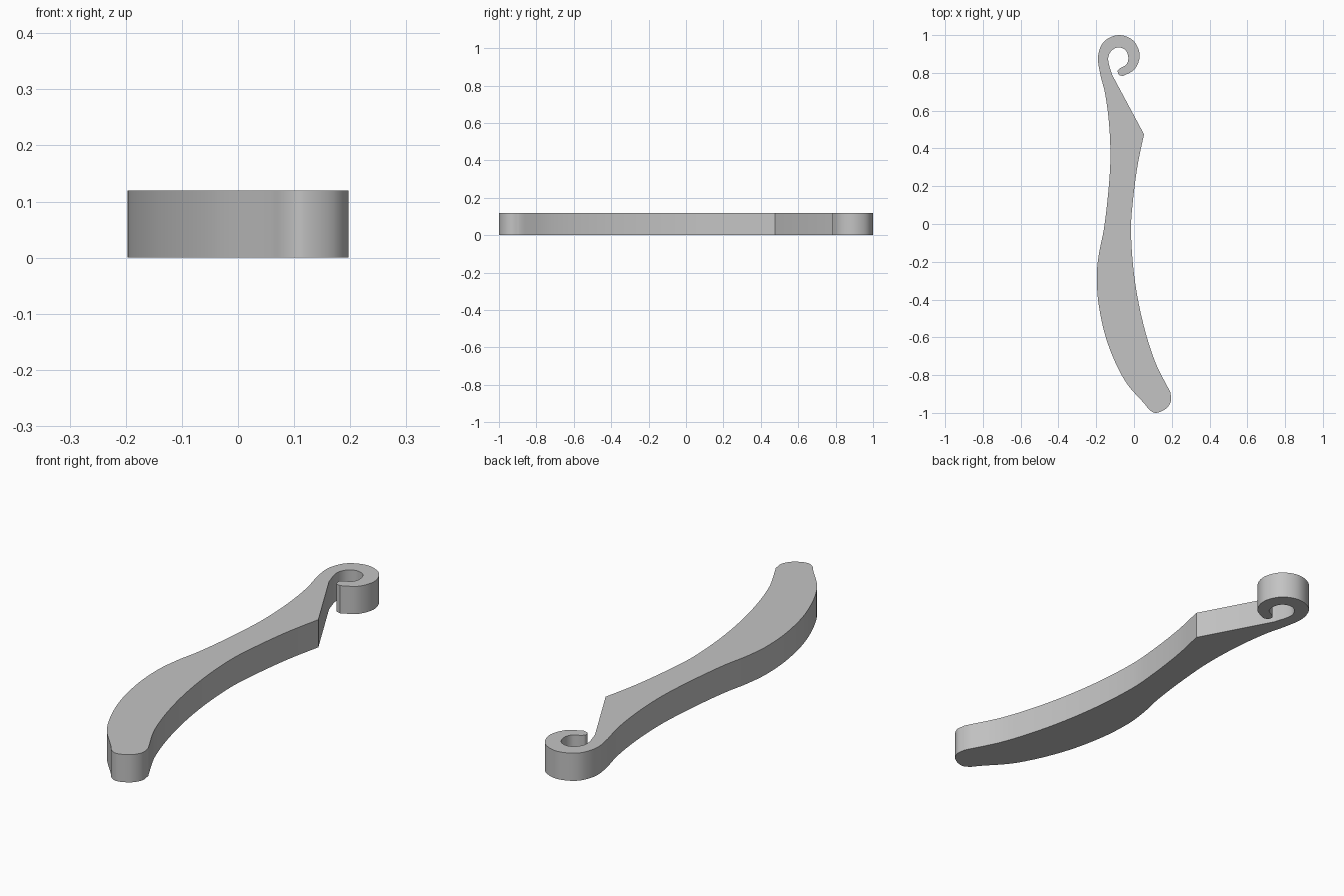
import bpy
import bmesh
import math
from mathutils import Vector

cube = bpy.data.objects.get("Cube")
if cube:
    bpy.data.objects.remove(cube, do_unlink=True)

THICKNESS = 0.12


def smooth_run(points, steps=6):
    """Smooth curve through the points, without its last point."""
    p = [Vector(q) for q in points]
    p = [2 * p[0] - p[1]] + p + [2 * p[-1] - p[-2]]
    run = []
    for a, b, c, d in zip(p, p[1:], p[2:], p[3:]):
        # limit tangents to the span length so uneven spacing stays smooth
        span = (c - b).length
        t0 = (c - a) * span / ((b - a).length + span)
        t1 = (d - b) * span / ((d - c).length + span)
        for i in range(steps):
            t = i / steps
            run.append(b * (2*t**3 - 3*t**2 + 1) + t0 * (t**3 - 2*t**2 + t)
                       + c * (3*t**2 - 2*t**3) + t1 * (t**3 - t**2))
    return run


# Outline runs, split at the sharp corners
back_edge = [(0.06, -0.957), (-0.048, -0.83), (-0.138, -0.635), (-0.185, -0.44),
             (-0.197, -0.275), (-0.186, -0.16), (-0.16, -0.03), (-0.137, 0.16),
             (-0.125, 0.344), (-0.132, 0.53), (-0.153, 0.69), (-0.18, 0.8)]
curl_outer = [(-0.18, 0.8), (-0.19, 0.89), (-0.158, 0.967), (-0.08, 1.0),
              (-0.003, 0.97), (0.03, 0.894), (0.004, 0.82), (-0.058, 0.783)]
curl_tip = [(-0.058, 0.783), (-0.08, 0.79), (-0.086, 0.812), (-0.07, 0.827)]
curl_inner = [(-0.07, 0.827), (-0.04, 0.845), (-0.03, 0.88), (-0.045, 0.92),
              (-0.085, 0.935), (-0.123, 0.913), (-0.137, 0.87), (-0.116, 0.79)]
front_edge = [(0.053, 0.475), (0.02, 0.317), (-0.005, 0.13), (-0.016, -0.03),
              (0.0, -0.265), (0.042, -0.5), (0.11, -0.725), (0.192, -0.89)]
foot_end = [(0.192, -0.89), (0.196, -0.935), (0.17, -0.977), (0.116, -1.0),
            (0.083, -0.985), (0.06, -0.957)]

outline = smooth_run(back_edge + curl_outer[1:])
outline += smooth_run(curl_tip, 4)
outline += smooth_run(curl_inner) + [Vector(curl_inner[-1])]
outline += smooth_run(front_edge) + smooth_run(foot_end)

# Extrude the outline into a flat plate
bm = bmesh.new()
base = bm.faces.new([bm.verts.new((p.x, p.y, 0)) for p in outline])
top = bmesh.ops.extrude_face_region(bm, geom=[base], use_keep_orig=True)
moved = [g for g in top["geom"] if isinstance(g, bmesh.types.BMVert)]
bmesh.ops.translate(bm, verts=moved, vec=(0, 0, THICKNESS))
caps = [f for f in bm.faces if len(f.verts) > 4]
bmesh.ops.recalc_face_normals(bm, faces=bm.faces)
bmesh.ops.triangulate(bm, faces=caps)

mesh = bpy.data.meshes.new("scroll_arm")
bm.to_mesh(mesh)
bm.free()
arm = bpy.data.objects.new("scroll_arm", mesh)
bpy.context.collection.objects.link(arm)

# Plain grey finish
grey = bpy.data.materials.new("plain_grey")
grey.use_nodes = True
colour = (0.55, 0.55, 0.55, 1)
grey.diffuse_color = colour
grey.node_tree.nodes["Principled BSDF"].inputs["Base Color"].default_value = colour
mesh.materials.append(grey)

# Smooth the curved walls, keep the rims and corners sharp
bpy.ops.object.select_all(action="DESELECT")
arm.select_set(True)
bpy.context.view_layer.objects.active = arm
bpy.ops.object.shade_smooth_by_angle(angle=math.radians(30))
